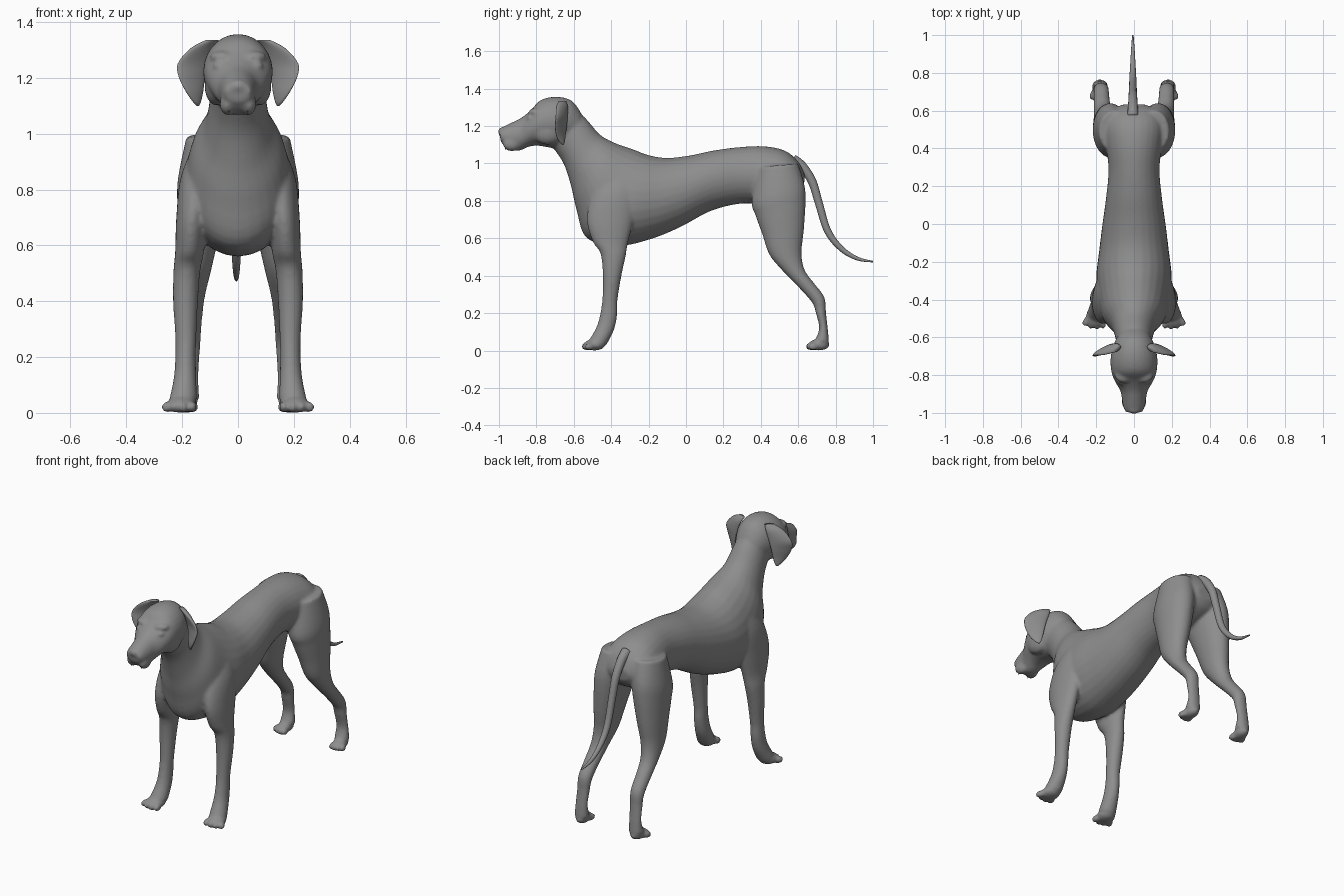
import bpy, bmesh, math
from mathutils import Vector, Matrix

if "Cube" in bpy.data.objects:
    bpy.data.objects.remove(bpy.data.objects["Cube"])

coat = bpy.data.materials.new("grey_coat")
coat.use_nodes = True
GREY = (0.27, 0.27, 0.27, 1)
coat.diffuse_color = GREY
coat.node_tree.nodes["Principled BSDF"].inputs["Base Color"].default_value = GREY


def smooth_rows(rows, steps=5):
    """Spline through the section rows."""
    rows = [Vector(r) for r in rows]
    out = []
    for i in range(len(rows) - 1):
        a, b, c, d = rows[max(i - 1, 0)], rows[i], rows[i + 1], rows[min(i + 2, len(rows) - 1)]
        for k in range(steps):
            t = k / steps
            out.append(b + (c - a) * (t / 2) + (a * 2 - b * 5 + c * 4 - d) * (t * t / 2)
                       + (b * 3 - a - c * 3 + d) * (t ** 3 / 2))
    return out + [rows[-1]]


def skin(bm, sections, count=28):
    """Join oval sections, each given as centre, long axis and short axis."""
    rings = []
    for centre, long, short in sections:
        turns = [math.tau * k / count for k in range(count)]
        rings.append([bm.verts.new(centre + long * math.cos(t) + short * math.sin(t)) for t in turns])
    for r, s in zip(rings, rings[1:]):
        for k in range(count):
            n = (k + 1) % count
            bm.faces.new((r[k], r[n], s[n], s[k]))
    bm.faces.new(rings[0])
    bm.faces.new(rings[-1])


def limb(bm, rows, side=1):
    """Rows: x, half width, then the two outline points (y, z)."""
    parts = []
    for x, w, y1, z1, y2, z2 in smooth_rows(rows):
        p, q = Vector((x * side, y1, z1)), Vector((x * side, y2, z2))
        parts.append(((p + q) / 2, (p - q) / 2, Vector((w, 0, 0))))
    skin(bm, parts)


def blob(bm, place, size, turn=0.0, tilt=0.0):
    m = (Matrix.Translation(place) @ Matrix.Rotation(turn, 4, 'Z') @ Matrix.Rotation(tilt, 4, 'X')
         @ Matrix.Diagonal((*size, 1)))
    bmesh.ops.create_uvsphere(bm, u_segments=20, v_segments=12, radius=1, matrix=m)


def finish(name, bm):
    bmesh.ops.recalc_face_normals(bm, faces=bm.faces)
    mesh = bpy.data.meshes.new(name)
    bm.to_mesh(mesh)
    bm.free()
    for f in mesh.polygons:
        f.use_smooth = True
    mesh.materials.append(coat)
    obj = bpy.data.objects.new(name, mesh)
    bpy.context.collection.objects.link(obj)
    return obj


TORSO = [
    (0, .09, -.60, 1.30, -.715, 1.09), (0, .10, -.53, 1.235, -.655, 1.0),
    (0, .12, -.46, 1.155, -.615, .88), (0, .165, -.38, 1.11, -.585, .75),
    (0, .19, -.28, 1.075, -.53, .6), (0, .2, -.2, 1.045, -.36, .56),
    (0, .185, -.1, 1.03, -.19, .595), (0, .168, .02, 1.043, -.03, .66),
    (0, .148, .15, 1.07, .13, .745), (0, .135, .29, 1.088, .29, .785),
    (0, .15, .42, 1.092, .42, .78), (0, .16, .53, 1.068, .50, .78),
    (0, .13, .60, 1.01, .59, .82), (0, .06, .635, .94, .63, .87)]
HEAD = [
    (0, .08, -.56, 1.27, -.61, 1.12), (0, .11, -.61, 1.335, -.68, 1.08),
    (0, .124, -.69, 1.357, -.73, 1.085), (0, .12, -.775, 1.34, -.79, 1.095),
    (0, .1, -.83, 1.285, -.84, 1.09), (0, .073, -.88, 1.245, -.885, 1.07),
    (0, .064, -.93, 1.22, -.925, 1.068), (0, .057, -.975, 1.198, -.96, 1.085),
    (0, .045, -1.0, 1.18, -.99, 1.115)]
FORELEG = [
    (.10, .05, -.42, .98, -.26, .98), (.14, .065, -.50, .84, -.25, .85),
    (.163, .058, -.53, .70, -.28, .70), (.173, .052, -.50, .585, -.31, .575),
    (.183, .048, -.458, .52, -.323, .50), (.188, .045, -.445, .41, -.345, .40),
    (.187, .038, -.447, .28, -.366, .27), (.188, .037, -.458, .2, -.368, .19),
    (.19, .041, -.477, .13, -.385, .11), (.197, .05, -.515, .06, -.425, .03)]
HINDLEG = [
    (.10, .085, .38, .98, .60, 1.0), (.12, .095, .35, .80, .635, .88),
    (.13, .088, .372, .72, .639, .78), (.143, .074, .408, .62, .63, .64),
    (.155, .06, .447, .51, .618, .52), (.165, .048, .525, .417, .635, .43),
    (.17, .043, .605, .335, .685, .36), (.173, .04, .675, .255, .74, .285),
    (.175, .038, .694, .2, .749, .2), (.178, .037, .712, .12, .759, .11),
    (.18, .043, .69, .055, .765, .045)]

# Body, neck, head and legs fused into one skin
bm = bmesh.new()
limb(bm, TORSO)
limb(bm, HEAD)
blob(bm, (0, -.985, 1.17), (.034, .02, .024))
for s in (1, -1):
    limb(bm, FORELEG, s)
    limb(bm, HINDLEG, s)
    # Cheek, brow, eyelid and upper lip
    blob(bm, (s * .075, -.74, 1.17), (.045, .08, .07))
    blob(bm, (s * .062, -.81, 1.275), (.042, .03, .02), s * .4)
    blob(bm, (s * .07, -.835, 1.243), (.024, .018, .012), s * .5)
    blob(bm, (s * .035, -.93, 1.105), (.03, .05, .04), s * .15)
    # Paws with four toes each
    for x, y, turn, spread in ((.203, -.49, .25, .03), (.183, .71, .1, .022)):
        blob(bm, (s * x, y, .03), (spread * 1.75, .058, .03), s * turn)
        for k in (-1.5, -.5, .5, 1.5):
            toe = y - .046 + .009 * abs(k) + .004 * k
            blob(bm, (s * (x + .006 + k * spread), toe, .021), (spread * .56, .028, .021), s * (turn + k * .15))
body = finish("dog_body", bm)
fuse = body.modifiers.new("fuse", 'REMESH')
fuse.mode = 'VOXEL'
fuse.voxel_size = .0085
fuse.use_smooth_shade = True
soften = body.modifiers.new("soften", 'SMOOTH')
soften.factor = .5
soften.iterations = 7

# Hanging ears: height, half thickness, inner edge, outer edge
EAR = [
    (1.335, .014, .07, -.645, .115, -.675), (1.305, .016, .085, -.635, .17, -.69),
    (1.25, .013, .105, -.635, .216, -.695), (1.20, .011, .118, -.638, .211, -.70),
    (1.15, .01, .125, -.645, .186, -.693), (1.115, .008, .133, -.65, .162, -.675),
    (1.10, .003, .14, -.655, .148, -.66)]
for s, label in ((1, "left"), (-1, "right")):
    bm = bmesh.new()
    parts = []
    for z, w, x1, y1, x2, y2 in smooth_rows(EAR):
        p, q = Vector((s * x1, y1, z)), Vector((s * x2, y2, z))
        parts.append(((p + q) / 2, (p - q) / 2, Vector((s * .5, .87, 0)) * w))
    skin(bm, parts)
    finish("ear_" + label, bm)

    # Small tooth below the lip
    bm = bmesh.new()
    place = Matrix.Translation((s * .033, -.965, 1.088)) @ Matrix.Rotation(math.pi, 4, 'X')
    bmesh.ops.create_cone(bm, cap_ends=True, segments=10, radius1=.006, radius2=.001, depth=.03, matrix=place)
    finish("tooth_" + label, bm)

# Tapering tail: y, z, radius
TAIL = [(.57, 1.02, .03), (.62, .985, .026), (.674, .905, .023), (.71, .79, .021), (.757, .64, .019),
        (.83, .545, .015), (.915, .492, .01), (1.0, .475, .004)]
path = smooth_rows(TAIL)
bm = bmesh.new()
parts = []
for i, (y, z, r) in enumerate(path):
    ahead = path[min(i + 1, len(path) - 1)] - path[max(i - 1, 0)]
    across = Vector((0, -ahead[1], ahead[0])).normalized() * r
    parts.append((Vector((-.006, y, z)), across, Vector((r, 0, 0))))
skin(bm, parts, 16)
finish("tail", bm)
